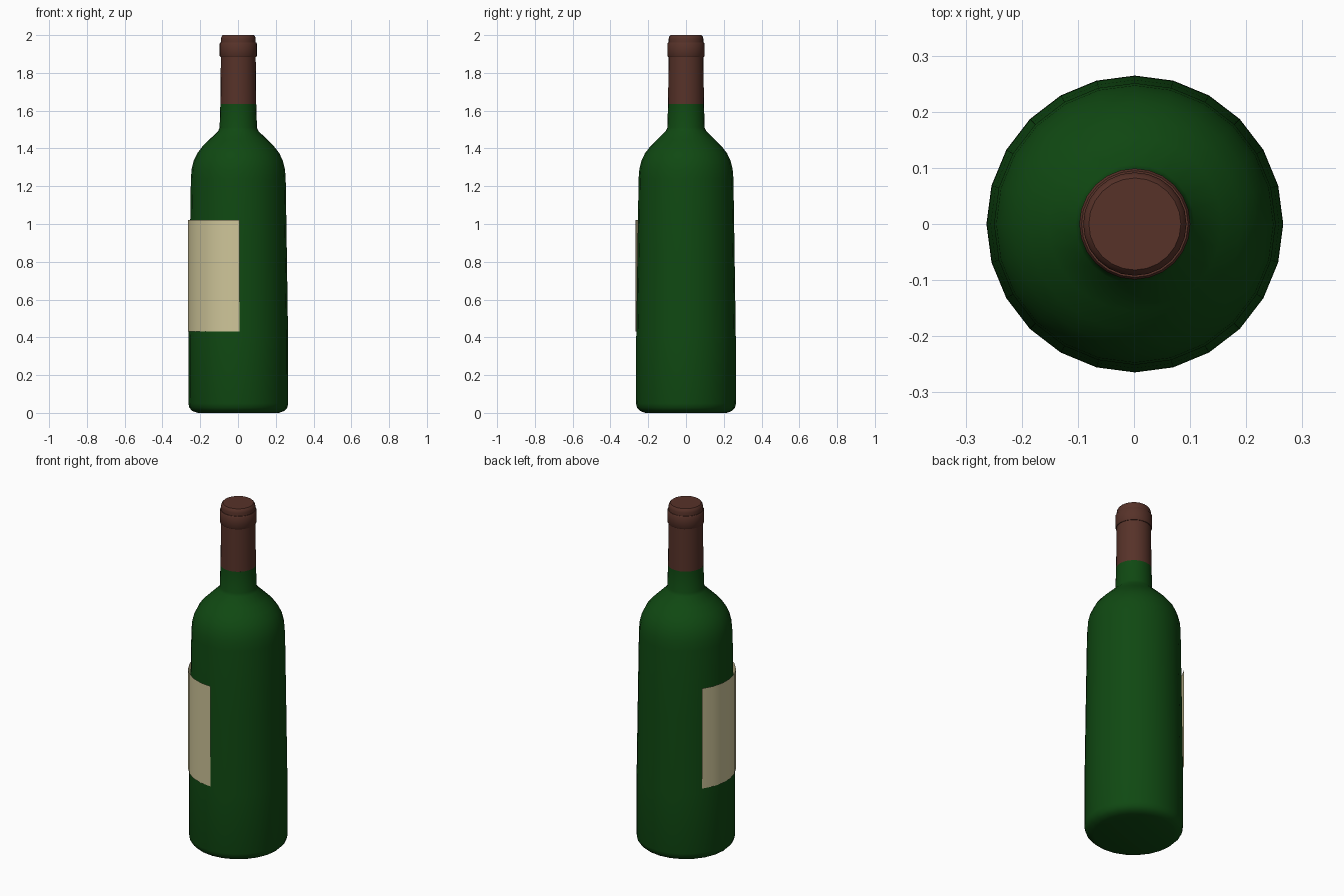
import bpy, bmesh, math

cube = bpy.data.objects.get("Cube")
if cube:
    bpy.data.objects.remove(cube, do_unlink=True)

SIDES = 24
CENTRE_X = 0.0015


def material(name, rgb):
    m = bpy.data.materials.new(name)
    m.use_nodes = True
    m.diffuse_color = (*rgb, 1)
    bsdf = next(n for n in m.node_tree.nodes if n.type == "BSDF_PRINCIPLED")
    bsdf.inputs["Base Color"].default_value = (*rgb, 1)
    bsdf.inputs["Roughness"].default_value = 0.6
    return m


def revolve(name, profile, mat, start=0, sweep=360, steps=SIDES):
    """Turn a (radius, height) profile, listed bottom to top, about z."""
    bm = bmesh.new()
    full = sweep == 360
    columns = []
    for i in range(steps if full else steps + 1):
        a = math.radians(start + sweep * i / steps)
        columns.append([bm.verts.new((r * math.cos(a), r * math.sin(a), z))
                        for r, z in profile])
    for i in range(steps):
        a, b = columns[i], columns[(i + 1) % len(columns)]
        for j in range(len(profile) - 1):
            bm.faces.new((a[j], b[j], b[j + 1], a[j + 1]))
    if full:
        bm.faces.new([c[0] for c in reversed(columns)])
        bm.faces.new([c[-1] for c in columns])
    mesh = bpy.data.meshes.new(name)
    bm.to_mesh(mesh)
    bm.free()
    mesh.materials.append(mat)
    ob = bpy.data.objects.new(name, mesh)
    ob.location.x = CENTRE_X
    bpy.context.collection.objects.link(ob)
    bpy.ops.object.select_all(action="DESELECT")
    ob.select_set(True)
    bpy.context.view_layer.objects.active = ob
    bpy.ops.object.shade_smooth_by_angle(angle=math.radians(35))
    return ob


glass = material("green glass", (0.005, 0.066, 0.006))
foil = material("brown foil", (0.095, 0.032, 0.022))
paper = material("cream paper", (0.62, 0.56, 0.32))

# Glass body, shoulder and lower neck
revolve("bottle_glass", [
    (0.215, 0.0), (0.243, 0.01), (0.259, 0.027), (0.2645, 0.05),
    (0.2635, 0.4), (0.257, 0.85), (0.251, 1.24), (0.247, 1.29),
    (0.236, 1.335), (0.217, 1.375), (0.19, 1.41), (0.155, 1.445),
    (0.106, 1.493), (0.099, 1.51), (0.095, 1.635)], glass)

# Foil sleeve, collar ring and rounded cap
revolve("neck_foil", [(0.095, 1.63), (0.092, 1.9)], foil)
revolve("foil_collar", [
    (0.095, 1.885), (0.099, 1.891), (0.099, 1.955), (0.095, 1.961)], foil)
revolve("foil_cap", [
    (0.092, 1.955), (0.092, 1.98), (0.089, 1.992), (0.082, 2.0)], foil)

# Paper label wrapped round one side of the body
revolve("label", [(0.268, 0.43), (0.268, 1.02)], paper,
        start=144, sweep=127.5, steps=9)
